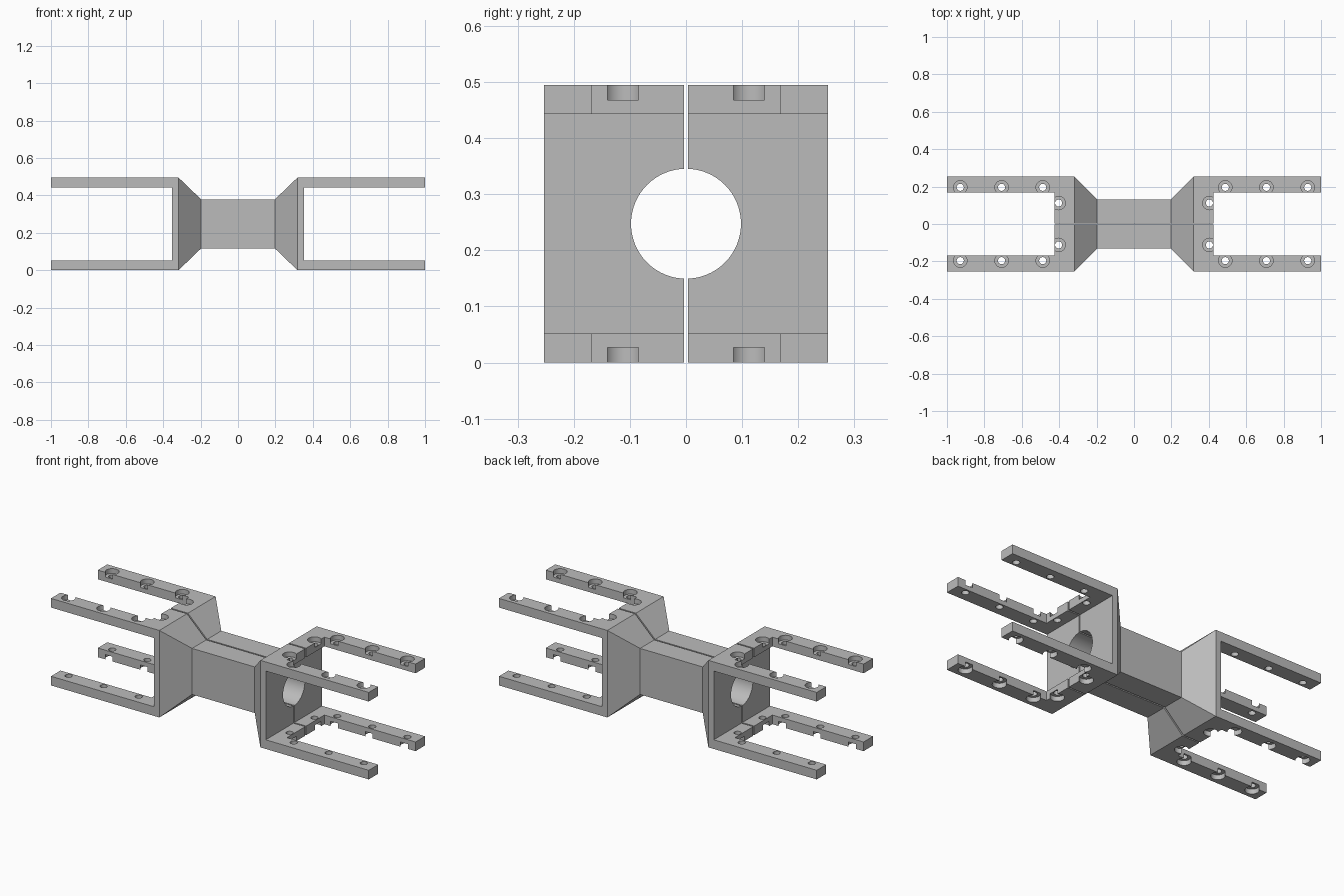
import bpy
import bmesh
import math
from mathutils import Matrix

cube = bpy.data.objects.get("Cube")
if cube:
    bpy.data.objects.remove(cube, do_unlink=True)

HEIGHT = 0.495
MID = HEIGHT / 2
HALF_W = 0.253       # half width of the end blocks
WAIST = 0.131        # half size of the square waist
GAP = 0.004          # half width of the split between the halves
ARM_T = 0.052        # arm thickness
ARM_IN = 0.168       # inner edge of the arms
WALL_X, EDGE_X = 0.352, 0.426

grey = bpy.data.materials.new("mid_grey")
grey.use_nodes = True
grey.diffuse_color = (0.5, 0.5, 0.5, 1)
grey.node_tree.nodes["Principled BSDF"].inputs["Base Color"].default_value = (0.5, 0.5, 0.5, 1)


def to_object(name, bm):
    bmesh.ops.recalc_face_normals(bm, faces=bm.faces[:])
    mesh = bpy.data.meshes.new(name)
    bm.to_mesh(mesh)
    bm.free()
    mesh.materials.append(grey)
    obj = bpy.data.objects.new(name, mesh)
    bpy.context.scene.collection.objects.link(obj)
    return obj


def add_box(bm, x, y, z):
    centre = Matrix.Translation([(a + b) / 2 for a, b in (x, y, z)])
    size = Matrix.Diagonal([b - a for a, b in (x, y, z)] + [1])
    bmesh.ops.create_cube(bm, size=1, matrix=centre @ size)


def add_cylinder(bm, radius, depth, matrix, sides=32):
    bmesh.ops.create_cone(bm, cap_ends=True, segments=sides, radius1=radius,
                          radius2=radius, depth=depth, matrix=matrix)


# Half of the flared block, lofted through rectangular sections along x
bm = bmesh.new()
rings = []
for x, w, h in [(-1, HALF_W, MID), (-0.318, HALF_W, MID), (-0.197, WAIST, WAIST),
                (0.197, WAIST, WAIST), (0.318, HALF_W, MID), (1, HALF_W, MID)]:
    rings.append([bm.verts.new(p) for p in ((x, GAP, MID - h), (x, w, MID - h),
                                            (x, w, MID + h), (x, GAP, MID + h))])
for a, b in zip(rings, rings[1:]):
    for i in range(4):
        j = (i + 1) % 4
        bm.faces.new((a[i], a[j], b[j], b[i]))
bm.faces.new(rings[0])
bm.faces.new(rings[-1])
half = to_object("clamp_half_back", bm)

# Cutters: fork slots, arm notches, central bore, screw holes, counterbores
slots, notches, bore, holes, counterbores = [bmesh.new() for _ in range(5)]
for s in (-1, 1):
    add_box(slots, sorted((s * WALL_X, s * 1.2)), (-0.4, 0.4), (ARM_T, HEIGHT - ARM_T))
    add_box(notches, sorted((s * EDGE_X, s * 1.2)), (-0.1, ARM_IN), (-0.1, 0.6))
    for x, y in [(0.403, 0.112), (0.488, 0.196), (0.708, 0.196), (0.929, 0.196)]:
        add_cylinder(holes, 0.019, 1, Matrix.Translation((s * x, y, MID)))
        for z in (-0.023, HEIGHT + 0.023):
            add_cylinder(counterbores, 0.036, 0.1, Matrix.Translation((s * x, y, z)))
add_cylinder(bore, 0.098, 2.4, Matrix.Translation((0, 0, MID))
             @ Matrix.Rotation(math.pi / 2, 4, "Y"), 64)

cutters = []
for name, cut in [("slot_cutter", slots), ("notch_cutter", notches), ("bore_cutter", bore),
                  ("hole_cutter", holes), ("counterbore_cutter", counterbores)]:
    cutter = to_object(name, cut)
    cutter.hide_render = True
    cutters.append(cutter)
    mod = half.modifiers.new(name, "BOOLEAN")
    mod.operation = "DIFFERENCE"
    mod.solver = "EXACT"
    mod.object = cutter

# Bake the cuts, then drop the cutters
graph = bpy.context.evaluated_depsgraph_get()
baked = bpy.data.meshes.new_from_object(half.evaluated_get(graph))
half.modifiers.clear()
half.data = baked
for cutter in cutters:
    bpy.data.objects.remove(cutter, do_unlink=True)

# Matching front half, mirrored across the split
bm = bmesh.new()
bm.from_mesh(baked)
bmesh.ops.scale(bm, vec=(1, -1, 1), verts=bm.verts[:])
front = to_object("clamp_half_front", bm)

# Smooth the round holes and keep the block edges sharp
bpy.ops.object.select_all(action="DESELECT")
for obj in (half, front):
    obj.select_set(True)
bpy.context.view_layer.objects.active = half
bpy.ops.object.shade_smooth_by_angle(angle=math.radians(30))
